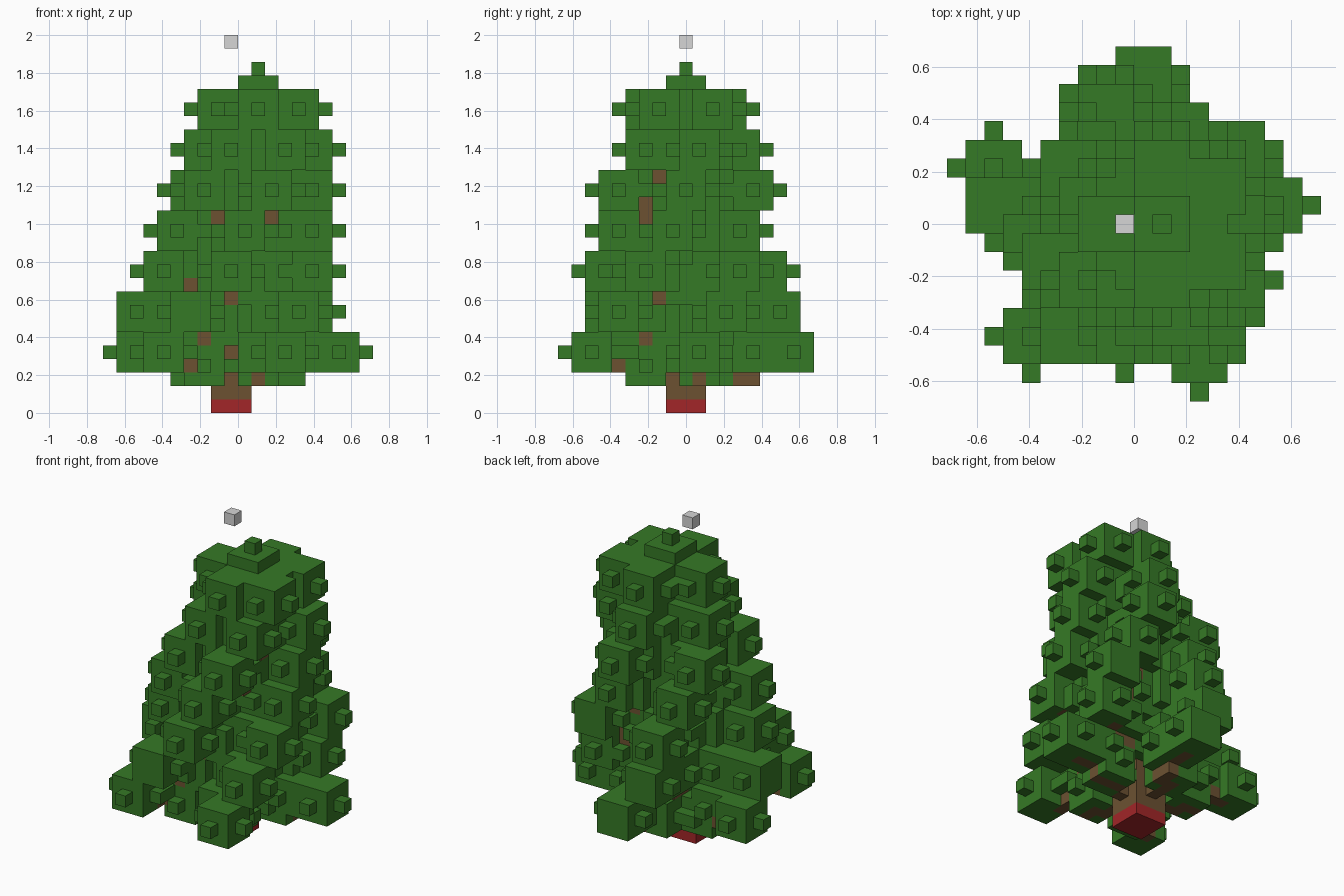
import bpy
import bmesh
from math import cos, sin, radians
from mathutils import Vector

U = 2 / 28  # edge of one block
TURN = 72   # five arms per tier

default = bpy.data.objects.get("Cube")
if default:
    bpy.data.objects.remove(default, do_unlink=True)


def material(name, rgb):
    m = bpy.data.materials.new(name)
    m.diffuse_color = (*rgb, 1)
    m.use_nodes = True
    m.node_tree.nodes["Principled BSDF"].inputs["Base Color"].default_value = (*rgb, 1)
    return m


leaf_green = material("leaf green", (0.036, 0.192, 0.019))
bark_brown = material("bark brown", (0.15, 0.083, 0.031))
pot_red = material("base red", (0.36, 0.019, 0.021))
pale_grey = material("pale grey", (0.67, 0.67, 0.67))

AXES = [Vector(v) for v in ((1, 0, 0), (0, 1, 0), (0, 0, 1))]


def box(x, y, z):
    """Cells of a block three wide around a centre cell."""
    span = (-1, 0, 1)
    return {(x + a, y + b, z + c) for a in span for b in span for c in span}


def slab(x, y, z):
    return {c for c in box(x, y, z) if c[2] == z}


def build(name, cells, mat, solid):
    """Mesh the outer skin of a set of cells."""
    bm = bmesh.new()
    verts = {}

    def vert(p):
        key = tuple(round(c * 2) for c in p)
        if key not in verts:
            verts[key] = bm.verts.new(((p.x + 0.5) * U, p.y * U, (p.z + 0.5) * U))
        return verts[key]

    for cell in sorted(cells):
        c = Vector(cell)
        for i in range(3):
            for sign in (1, -1):
                n = AXES[i] * sign
                if tuple(int(v) for v in c + n) in solid:
                    continue
                a, b = AXES[(i + 1) % 3] / 2, AXES[(i + 2) % 3] / 2 * sign
                mid = c + n / 2
                bm.faces.new([vert(mid + p) for p in (-a - b, a - b, a + b, b - a)])
    mesh = bpy.data.meshes.new(name)
    bm.to_mesh(mesh)
    bm.free()
    mesh.materials.append(mat)
    obj = bpy.data.objects.new(name, mesh)
    bpy.context.collection.objects.link(obj)


# Tiers: centre x, arm length, rotation
tiers = [(-1, 8, 10.7), (-1, 7, 27), (0.15, 6.1, 43), (0, 5, 59.3),
         (0.4, 5, 3.5), (1, 4, 19.7), (1.45, 3, 36)]

# Side twigs that are trimmed off
trimmed = {(0, 10, 4), (-10, 1, 7), (-4, -8, 7), (-2, 9, 7), (5, 6, 10), (-1, -4, 4)}


def tuft(x, y, z):
    """Leaf block with a small twig on each side."""
    twigs = {(x + 2, y, z), (x - 2, y, z), (x, y + 2, z), (x, y - 2, z)}
    return box(x, y, z) | (twigs - trimmed)


# Base, trunk and topper
base = slab(-1, 0, 0)
trunk = set().union(*(slab(-1, 0, z) for z in range(1, 5)))
topper = {(-1, 0, 27)}

# Branches and leaves, five arms per tier
branches = set()
leaves = []
for t, (cx, reach, turn) in enumerate(tiers):
    z = 4 + 3 * t
    tier = set()
    trunk |= {(round(cx), 0, z + d) for d in (-2, -1, 0)}
    for arm in range(5):
        ang = radians(turn + TURN * arm)

        def spot(r):
            return round(cx + r * cos(ang)), round(r * sin(ang))

        # Tufts at the tip and middle, and a lower one near the trunk
        for share, drop in ((1, 0), (0.6, 0), (0.45, 1)):
            tier |= tuft(*spot(share * reach), z - drop)

        # Branch steps up one block towards the tip
        low = 0.48 * reach + 1.1
        for step in range(2, int(reach * 4) - 3):
            r = step / 4
            branches.add((*spot(r), z - 2 if r <= low else z - 1))
    leaves.append(tier)

# Crown on the top tier
crown = box(1, 0, 23) | {(1, 0, 25)}

# Each cell belongs to one part only
parts = [("base", base, pot_red), ("trunk", trunk, bark_brown),
         ("branches", branches, bark_brown), ("topper", topper, pale_grey),
         ("crown", crown, leaf_green)]
parts += [(f"leaf_tier_{t + 1}", c, leaf_green) for t, c in enumerate(leaves)]
solid = set().union(*(cells for _, cells, _ in parts))
taken = set()
for name, cells, mat in parts:
    build(name, cells - taken, mat, solid)
    taken |= cells
